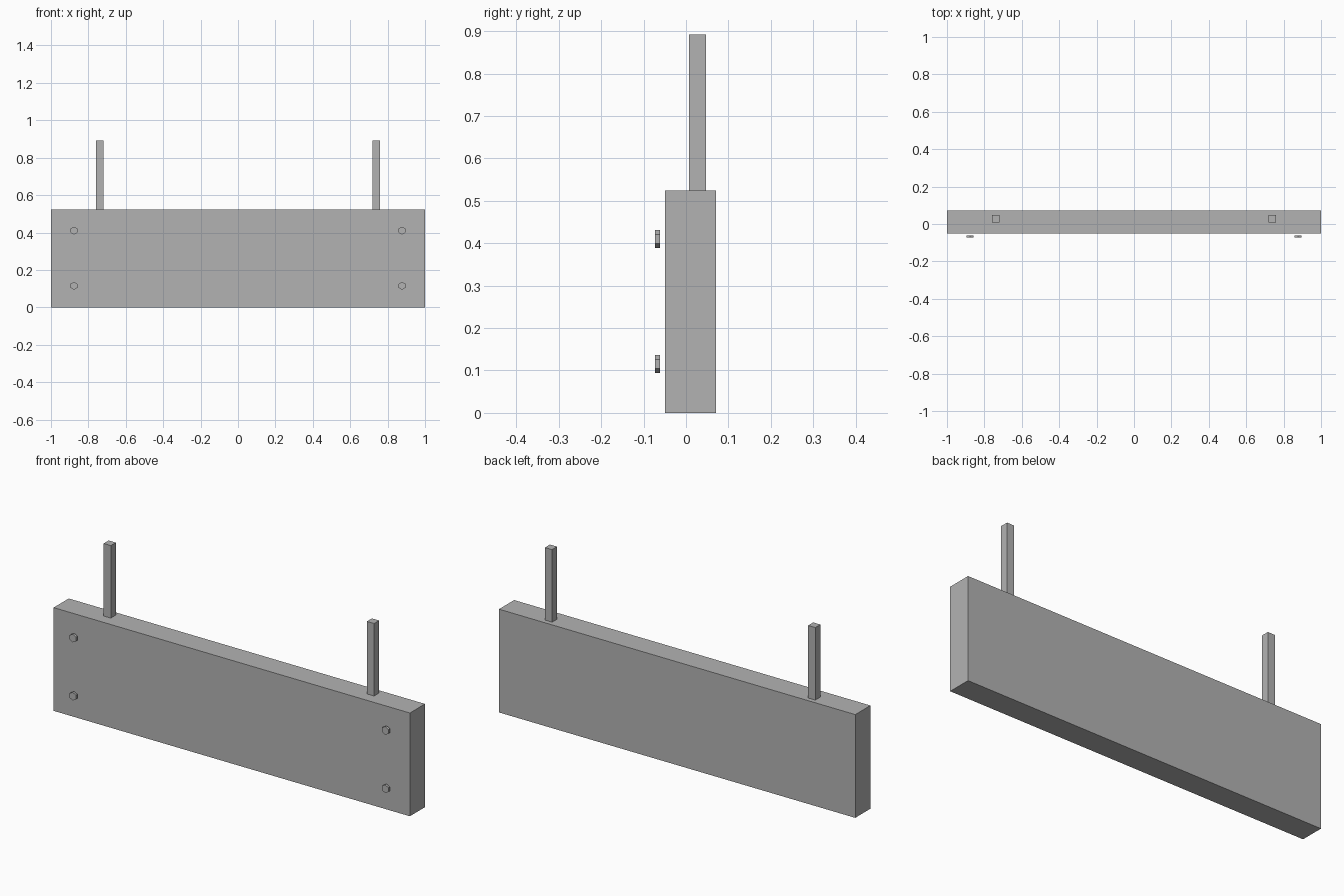
import bpy
import math

if "Cube" in bpy.data.objects:
    bpy.data.objects.remove(bpy.data.objects["Cube"])

grey = bpy.data.materials.new("plain grey")
grey.diffuse_color = (0.45, 0.45, 0.45, 1)
grey.use_nodes = True
grey.node_tree.nodes["Principled BSDF"].inputs["Base Color"].default_value = grey.diffuse_color


def finish(name):
    obj = bpy.context.object
    obj.name = name
    obj.data.materials.append(grey)
    return obj


def box(name, x, y, z):
    """Box spanning the given (min, max) ranges."""
    spans = (x, y, z)
    bpy.ops.mesh.primitive_cube_add(size=1, location=[(a + b) / 2 for a, b in spans])
    bpy.context.object.scale = [b - a for a, b in spans]
    bpy.ops.object.transform_apply(location=False, rotation=False, scale=True)
    return finish(name)


# Sign panel
box("sign_board", (-1, 1), (-0.05, 0.071), (0, 0.524))

for side, s in (("left", -1), ("right", 1)):
    # Square hanging post on top of the panel
    box(f"{side}_post", (s * 0.739 - 0.02, s * 0.739 + 0.02), (0.007, 0.047), (0.524, 0.892))

    # Hexagonal bolt heads, just clear of the front face, one corner up
    for level, z in (("lower", 0.115), ("upper", 0.41)):
        bpy.ops.mesh.primitive_cylinder_add(
            vertices=6, radius=0.021, depth=0.012,
            location=(s * 0.877, -0.067, z), rotation=(math.pi / 2, 0, 0))
        finish(f"{side}_{level}_bolt")
